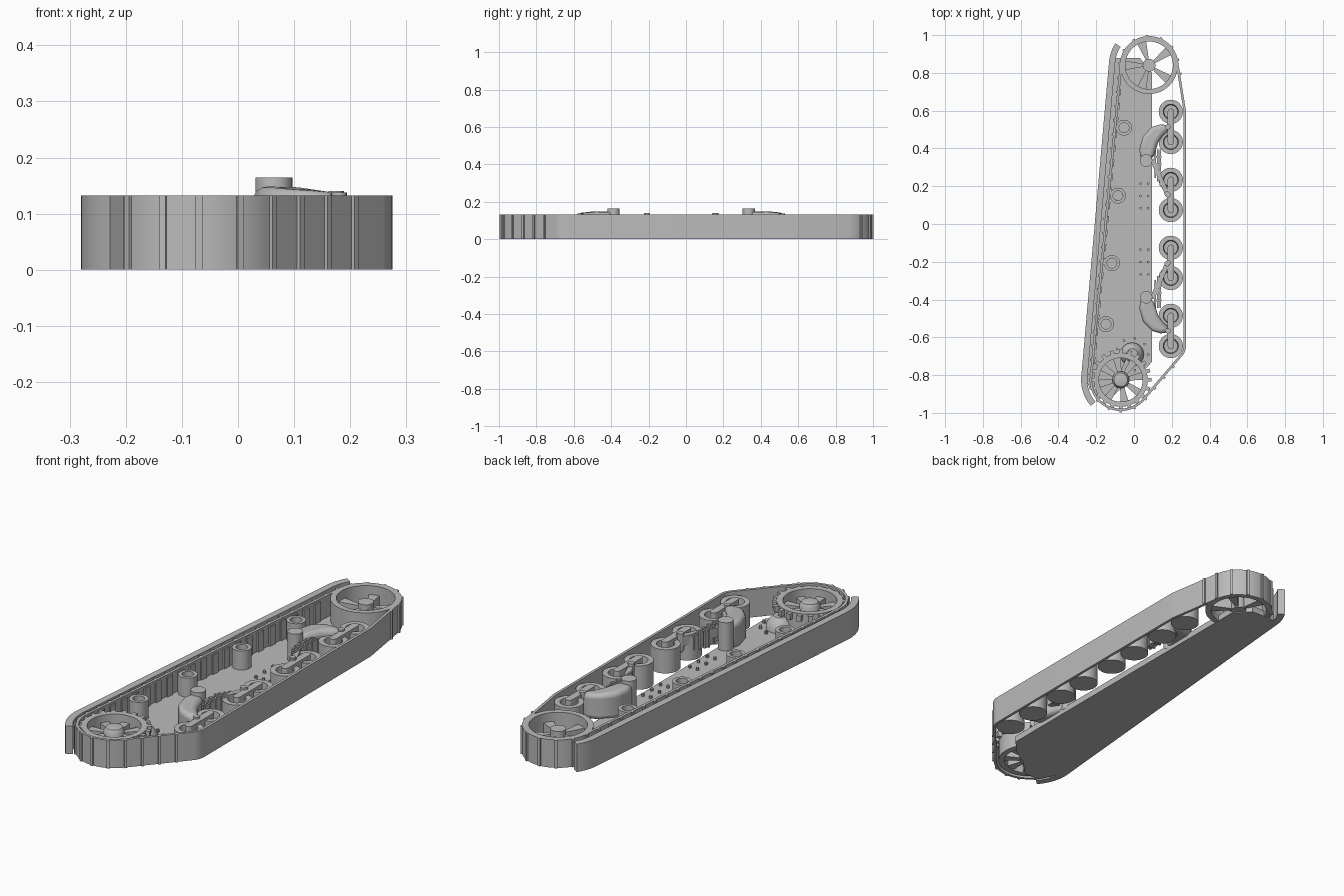
import bpy, bmesh
from math import sin, cos, pi, radians
from mathutils import Vector, Matrix
from mathutils.geometry import convex_hull_2d

cube = bpy.data.objects.get("Cube")
if cube:
    bpy.data.objects.remove(cube)

steel = bpy.data.materials.new("grey_steel")
steel.use_nodes = True
steel.diffuse_color = (0.5, 0.5, 0.5, 1)
steel.node_tree.nodes["Principled BSDF"].inputs["Base Color"].default_value = (0.5, 0.5, 0.5, 1)

TOP = 0.132
parts = []


def finish(name, bm):
    bmesh.ops.recalc_face_normals(bm, faces=bm.faces)
    mesh = bpy.data.meshes.new(name)
    bm.to_mesh(mesh)
    bm.free()
    mesh.materials.append(steel)
    ob = bpy.data.objects.new(name, mesh)
    bpy.context.collection.objects.link(ob)
    parts.append(ob)
    return ob


def arc(c, r, a0=0, a1=360, n=40):
    angles = [radians(a0 + (a1 - a0) * i / n) for i in range(n + 1)]
    return [Vector((c[0] + r * cos(a), c[1] + r * sin(a))) for a in angles]


def hull(points):
    return [points[i] for i in convex_hull_2d(points)]


def prism(name, outline, z0, z1):
    bm = bmesh.new()
    face = bm.faces.new([bm.verts.new((p[0], p[1], z0)) for p in outline])
    ext = bmesh.ops.extrude_face_region(bm, geom=[face], use_keep_orig=True)
    for g in ext["geom"]:
        if isinstance(g, bmesh.types.BMVert):
            g.co.z = z1
    return finish(name, bm)


def strip(name, outer, inner, z0, z1, closed):
    """Wall between two matching outlines."""
    bm = bmesh.new()
    rows = [[bm.verts.new((p[0], p[1], z)) for p, z in ((o, z0), (o, z1), (i, z1), (i, z0))]
            for o, i in zip(outer, inner)]
    pairs = list(zip(rows, rows[1:])) + ([(rows[-1], rows[0])] if closed else [])
    for a, b in pairs:
        for k in range(4):
            bm.faces.new((a[k], b[k], b[k - 3], a[k - 3]))
    if not closed:
        bm.faces.new(rows[0])
        bm.faces.new(rows[-1])
    return finish(name, bm)


def lathe(name, c, profile, n=32):
    """Closed (radius, height) profile turned about a vertical axis."""
    bm = bmesh.new()
    vs = [bm.verts.new((r, 0, z)) for r, z in profile]
    edges = [bm.edges.new((vs[i - 1], v)) for i, v in enumerate(vs)
             if not (profile[i - 1][0] == 0 and profile[i][0] == 0)]
    bmesh.ops.spin(bm, geom=vs + edges, axis=(0, 0, 1), cent=(0, 0, 0), angle=2 * pi, steps=n)
    bmesh.ops.remove_doubles(bm, verts=bm.verts, dist=1e-5)
    bmesh.ops.translate(bm, verts=bm.verts, vec=(c[0], c[1], 0))
    return finish(name, bm)


def cylinder(name, c, r, z0, z1, n=24):
    return prism(name, arc(c, r, n=n)[:-1], z0, z1)


def tube(name, c, ro, ri, z0, z1, n=48):
    return lathe(name, c, [(ro, z0), (ro, z1), (ri, z1), (ri, z0)], n)


def bar(name, a, b, w, z0, z1):
    """Straight square-ended bar between two plan points."""
    a, b = Vector(a), Vector(b)
    side = (b - a).orthogonal().normalized() * w / 2
    return prism(name, [a + side, b + side, b - side, a - side], z0, z1)


def capsule(name, a, b, r, z0, z1):
    return prism(name, hull(arc(a, r, n=16)[:-1] + arc(b, r, n=16)[:-1]), z0, z1)


def polar(c, r, deg):
    return Vector((c[0] + r * cos(radians(deg)), c[1] + r * sin(radians(deg))))


IDLER, SPROCKET = Vector((0.08, 0.84)), Vector((-0.07, -0.825))
MID = -0.026
WHEEL_X = 0.195
wheel_ys = [0.62, 0.46, 0.26, 0.1]

# Track belt wrapped round the wheels
loop = hull([p for c, r in ((IDLER, 0.155), (SPROCKET, 0.165),
                            (Vector((WHEEL_X, 0.593)), 0.08), (Vector((WHEEL_X, -0.646)), 0.08))
             for p in arc(c, r, n=48)[:-1]])
centre = Vector((0.0, 0.0))
inner = []
for i, p in enumerate(loop):
    t1 = (p - loop[i - 1]).normalized()
    t2 = (loop[(i + 1) % len(loop)] - p).normalized()
    normal = (t1 + t2).orthogonal().normalized()
    if normal.dot(centre - p) < 0:
        normal = -normal
    inner.append(p + normal * 0.013)
strip("track_belt", loop, inner, 0, TOP, True)

# Cross ribs on the belt, skipped along the smooth ground run
step, travelled = 0.075, 0.0
for i, p in enumerate(loop):
    q = loop[(i + 1) % len(loop)]
    length = (q - p).length
    d = (q - p).normalized()
    while travelled < length:
        m = p + d * travelled
        if m.x < 0.25:
            bar("track_rib", m - d * 0.006, m + d * 0.006, 0.014, 0, TOP)
            if m.x < 0 and abs(m.y) < 0.75:
                n = Vector((-d.y, d.x))
                n = n if n.x > 0 else -n
                bar("guide_tooth", m + n * 0.015 - d * 0.018, m + n * 0.015 + d * 0.018,
                    0.01, 0.03, TOP - 0.01)
        travelled += step
    travelled -= length

# Curved-end guard along the return run
strip("side_guard",
      arc(IDLER, 0.213, 147, 175, 8) + arc(SPROCKET, 0.21, 175, 221, 12),
      arc(IDLER, 0.18, 147, 175, 8) + arc(SPROCKET, 0.177, 175, 221, 12), 0, TOP, False)

# Flat mounting plate
prism("mounting_plate", [(-0.11, 0.88), (0.03, 0.88), (0.095, 0.8), (0.095, -0.73), (0.03, -0.8),
                         (-0.05, -0.85), (-0.13, -0.93), (-0.2, -0.92), (-0.25, -0.84)], 0, 0.03)

# Idler wheel with five flared spokes
tube("idler_rim", IDLER, 0.152, 0.126, 0.003, TOP)
cylinder("idler_hub", IDLER, 0.034, 0.005, 0.115)
for k in range(5):
    a = 90 + 72 * k + 18
    prism("idler_spoke", [polar(IDLER, 0.025, a - 15), polar(IDLER, 0.13, a - 11),
                          polar(IDLER, 0.13, a + 11), polar(IDLER, 0.025, a + 15)], 0.01, 0.09)

# Toothed drive sprocket
tube("sprocket_rim", SPROCKET, 0.143, 0.116, 0.005, 0.125)
lathe("sprocket_hub", SPROCKET, [(0, 0.005), (0.045, 0.005), (0.045, 0.105), (0.036, 0.12), (0, 0.128)])
for k in range(8):
    a = 45 * k + 10
    prism("sprocket_spoke", [polar(SPROCKET, 0.03, a - 18), polar(SPROCKET, 0.12, a - 10),
                             polar(SPROCKET, 0.12, a + 10), polar(SPROCKET, 0.03, a + 18)], 0.01, 0.09)
for k in range(20):
    a = 18 * k
    bar("sprocket_tooth", polar(SPROCKET, 0.138, a), polar(SPROCKET, 0.162, a), 0.02, 0.095, 0.123)

# Final drive housing with a ring of bolts
DRIVE = Vector((-0.01, -0.69))
lathe("drive_housing", DRIVE, [(0, 0.02), (0.062, 0.02), (0.062, 0.05), (0.045, 0.075), (0.03, 0.09), (0, 0.09)])
capsule("drive_arm", DRIVE, SPROCKET, 0.02, 0.03, 0.08)
for k in range(9):
    cylinder("drive_bolt", polar(DRIVE, 0.085, 40 * k), 0.007, 0.025, 0.045, 8)

# Return rollers
for x, y in ((-0.053, 0.51), (-0.085, 0.15), (-0.117, -0.207), (-0.148, -0.53)):
    tube("return_roller", (x, y), 0.042, 0.026, 0.03, 0.12, 32)
    cylinder("roller_axle", (x, y), 0.026, 0.03, 0.09)

# Road wheels and suspension, mirrored front to back
for s in (1, -1):
    def at(x, y):
        return Vector((x, MID + s * y))

    for y in wheel_ys:
        lathe("road_wheel", at(WHEEL_X, y),
              [(0, 0.004), (0.064, 0.004), (0.064, 0.116), (0.04, 0.116), (0.036, 0.07), (0, 0.07)])
        cylinder("wheel_axle", at(WHEEL_X, y), 0.014, 0.06, 0.125, 16)
    for a, b in (wheel_ys[:2], wheel_ys[2:]):
        capsule("bogie_beam", at(WHEEL_X, a), at(WHEEL_X, b), 0.017, 0.085, 0.13)
        cylinder("bogie_pivot", at(WHEEL_X - 0.015, (a + b) / 2), 0.014, 0.05, 0.138, 16)

    # Curved suspension horn and its post
    horn = prism("suspension_horn", [at(x, y) for x, y in (
        (0.037, 0.365), (0.028, 0.42), (0.047, 0.49), (0.095, 0.54), (0.14, 0.553), (0.18, 0.55),
        (0.182, 0.52), (0.15, 0.49), (0.127, 0.455), (0.102, 0.375))], 0.02, 0.148)
    for v in horn.data.vertices:
        if v.co.z > 0.1:
            v.co.z -= max(0, v.co.x - 0.1) * 0.15
    bevel = horn.modifiers.new("rounded", "BEVEL")
    bevel.width, bevel.segments = 0.022, 4
    bevel.limit_method, bevel.angle_limit = "ANGLE", radians(60)
    cylinder("suspension_post", at(0.064, 0.362), 0.033, 0.02, 0.164)

    # Rocker arm and leaf spring stack
    capsule("rocker_arm", at(0.1, 0.36), at(0.178, 0.18), 0.012, 0.08, 0.125)
    cylinder("rocker_pin", at(0.175, 0.185), 0.014, 0.06, 0.14, 16)
    for k in range(3):
        bar("leaf_spring", at(0.112 + 0.013 * k, 0.42), at(0.112 + 0.013 * k, 0.27 - 0.02 * k),
            0.008, 0.05, 0.128)
    for y in (0.3, 0.34, 0.38):
        bar("spring_clamp", at(0.105, y), at(0.145, y), 0.01, 0.045, 0.132)
    for y in (0.24, 0.175, 0.11):
        cylinder("plate_bolt", at(0.075, y), 0.007, 0.028, 0.042, 8)
        cylinder("plate_bolt", at(0.035, y), 0.007, 0.028, 0.042, 8)

# Smooth round parts while keeping hard edges
bpy.ops.object.select_all(action="DESELECT")
for ob in parts:
    ob.select_set(True)
bpy.context.view_layer.objects.active = parts[0]
bpy.ops.object.shade_smooth_by_angle(angle=radians(35))
